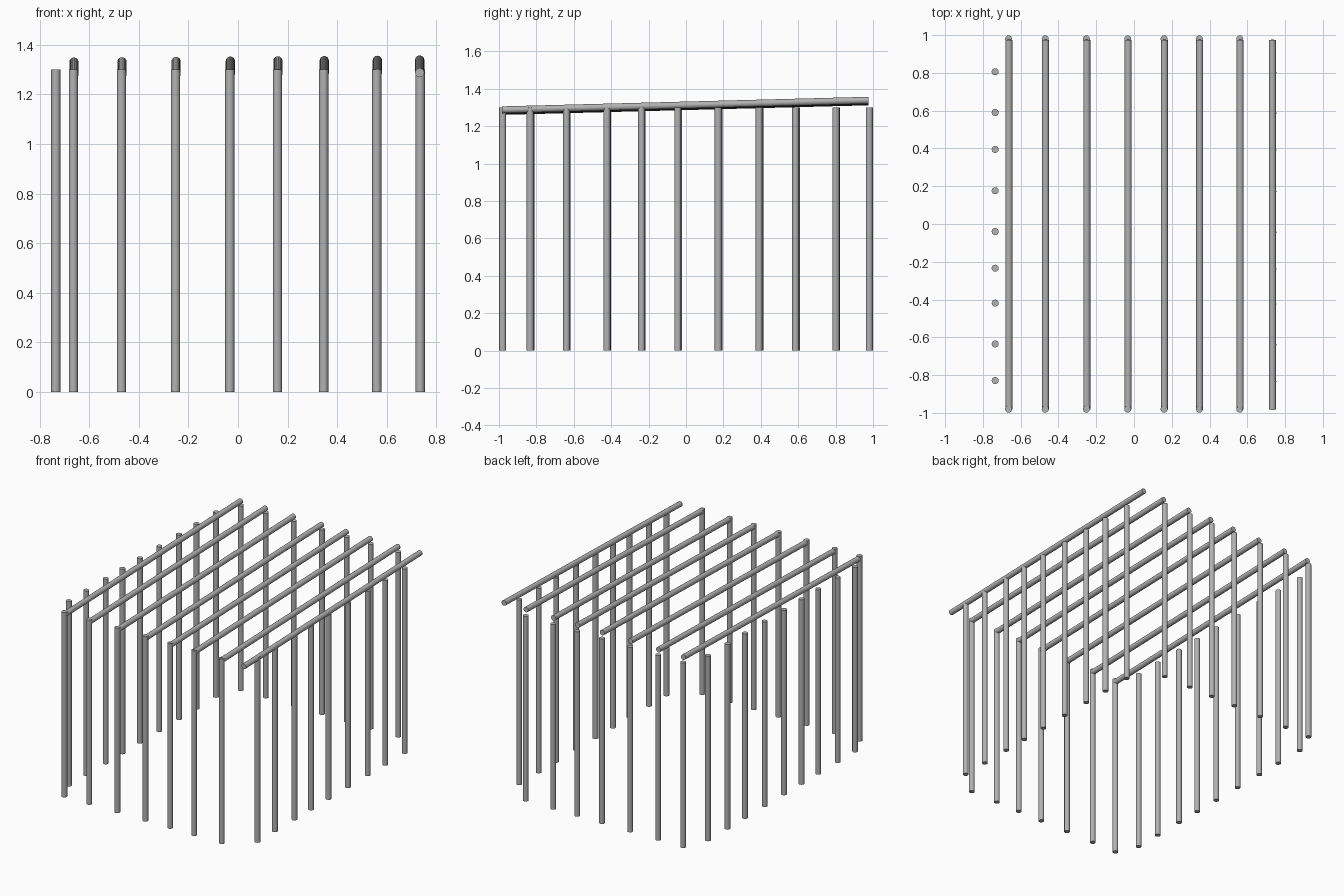
import bpy
from mathutils import Vector

if "Cube" in bpy.data.objects:
    bpy.data.objects.remove(bpy.data.objects["Cube"], do_unlink=True)

RADIUS = 0.0185
POST_HEIGHT = 1.3
HALF_WIDTH = 0.735
HALF_DEPTH = 0.98

grey = bpy.data.materials.new("steel grey")
grey.use_nodes = True
colour = (0.45, 0.45, 0.45, 1)
grey.diffuse_color = colour
grey.node_tree.nodes["Principled BSDF"].inputs["Base Color"].default_value = colour


def pole(name, start, end):
    """Round capped pole between two points."""
    start, end = Vector(start), Vector(end)
    axis = end - start
    bpy.ops.mesh.primitive_cylinder_add(
        vertices=24, radius=RADIUS, depth=axis.length,
        location=(start + end) / 2,
        rotation=axis.to_track_quat('Z', 'Y').to_euler())
    obj = bpy.context.object
    obj.name = name
    obj.data.materials.append(grey)
    bpy.ops.object.shade_smooth_by_angle()
    return obj


def post(name, x, y):
    pole(name, (x, y, 0), (x, y, POST_HEIGHT))


def beam(name, x):
    # Beams climb to the back and very slightly towards +x
    rise = 0.006 * x
    pole(name, (x, -0.983, 1.283 + rise), (x, 0.975, 1.334 + rise))


columns = [-0.664, -0.47, -0.252, -0.033, 0.159, 0.346, 0.56]
rows = [-0.831, -0.637, -0.421, -0.236, -0.042, 0.174, 0.393, 0.588, 0.804]

# Front and back posts, each pair carrying a roof beam
for i, x in enumerate(columns, 1):
    post(f"front_post_{i}", x, -HALF_DEPTH)
    post(f"back_post_{i}", x, HALF_DEPTH)
    beam(f"roof_beam_{i}", x + 0.002)

# Side posts
for i, y in enumerate(rows, 1):
    post(f"left_post_{i}", HALF_WIDTH, y - 0.002)
    post(f"right_post_{i}", -HALF_WIDTH, y + 0.002)

# Beam lying over the left row of posts
beam("left_edge_beam", HALF_WIDTH - 0.002)
